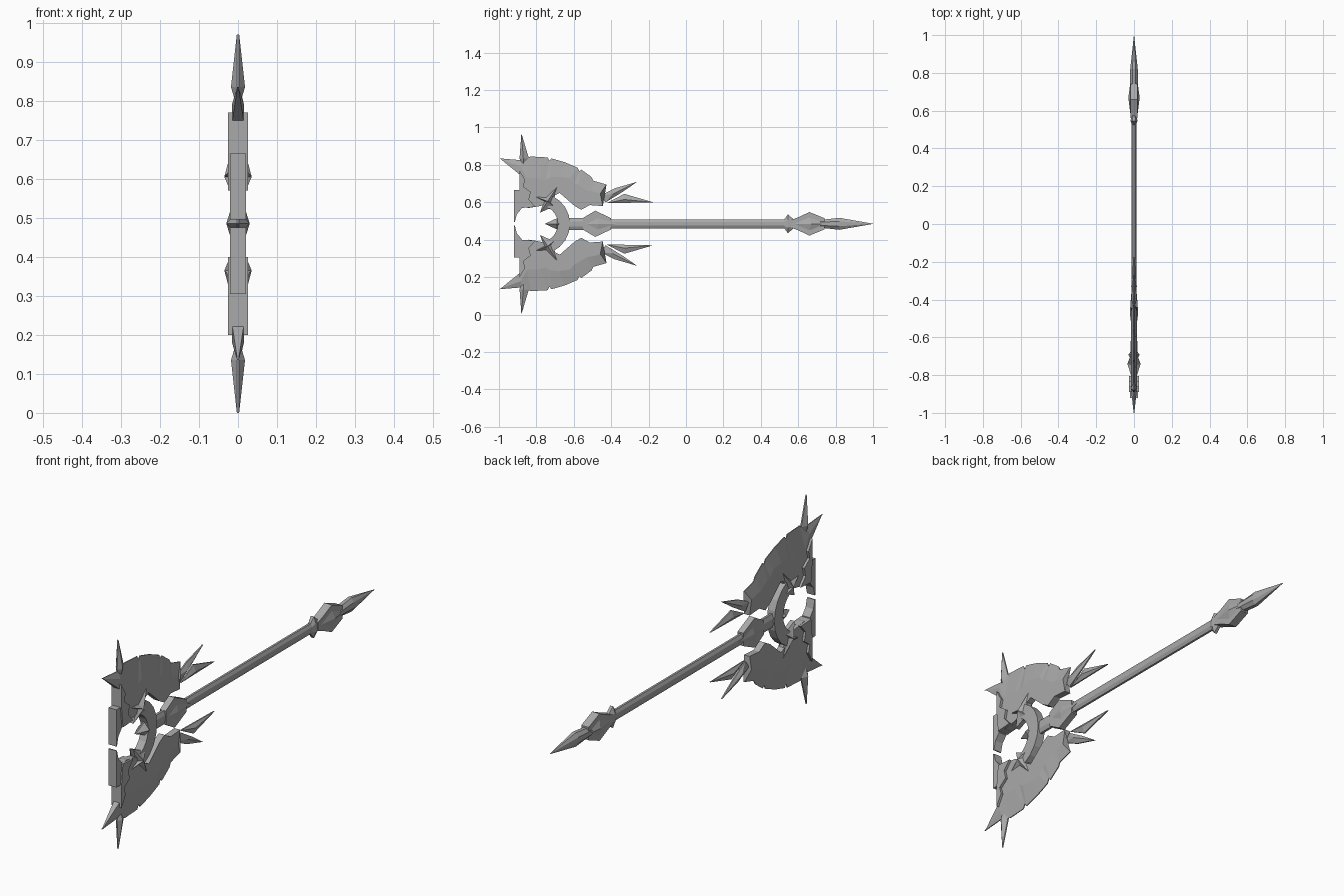
import bpy, bmesh, math

if "Cube" in bpy.data.objects:
    bpy.data.objects.remove(bpy.data.objects["Cube"], do_unlink=True)

CENTRE = 0.485  # height of the handle axis

steel = bpy.data.materials.new("grey_steel")
steel.use_nodes = True
steel.diffuse_color = (0.4, 0.4, 0.4, 1)
steel.node_tree.nodes["Principled BSDF"].inputs["Base Color"].default_value = (0.4, 0.4, 0.4, 1)


def make_object(name, verts, faces):
    """Verts are (x, y, height above axis) in hundredths of a unit."""
    mesh = bpy.data.meshes.new(name)
    mesh.from_pydata([(x / 100, y / 100, h / 100 + CENTRE) for x, y, h in verts], [], faces)
    bm = bmesh.new()
    bm.from_mesh(mesh)
    bmesh.ops.remove_doubles(bm, verts=bm.verts, dist=0.00001)
    bmesh.ops.recalc_face_normals(bm, faces=bm.faces)
    bm.to_mesh(mesh)
    bm.free()
    mesh.materials.append(steel)
    obj = bpy.data.objects.new(name, mesh)
    bpy.context.collection.objects.link(obj)
    return obj


def plate(name, outline, half):
    """Flat slab: side outline given a thickness."""
    n = len(outline)
    verts = [(x, y, h) for x in (-half, half) for y, h in outline]
    faces = [list(range(n)), list(range(n, n * 2))]
    faces += [(i, (i + 1) % n, (i + 1) % n + n, i + n) for i in range(n)]
    return make_object(name, verts, faces)


def gem(name, outline, peak, half, rim=0.3):
    """Faceted spike: thin rim rising to a peak on both sides."""
    n = len(outline)
    verts = [(x, y, h) for x in (-rim, rim) for y, h in outline]
    verts += [(-half, *peak), (half, *peak)]
    faces = []
    for i in range(n):
        j = (i + 1) % n
        faces += [(i, j, j + n, i + n), (i, j, n * 2), (i + n, j + n, n * 2 + 1)]
    return make_object(name, verts, faces)


def blade(name, outer, inner, half):
    """Curved blade: sharp outer edge, bevel, then a flat body."""
    verts, faces = [], []
    last = len(outer) - 1
    for i, ((oy, oh), (iy, ih)) in enumerate(zip(outer, inner)):
        my, mh = oy + (iy - oy) * 0.42, oh + (ih - oh) * 0.42
        w = 0.2 if i == 0 else half
        if i == last:
            my -= 2.5
        verts += [(-0.2, oy, oh), (-w, my, mh), (-w, iy, ih),
                  (w, iy, ih), (w, my, mh), (0.2, oy, oh)]
    for i in range(last):
        for k in range(6):
            a, b = i * 6 + k, i * 6 + (k + 1) % 6
            faces.append((a, b, b + 6, a + 6))
    faces += [tuple(range(6)), tuple(range(last * 6, last * 6 + 6))]
    return make_object(name, verts, faces)


def rod(name, stations):
    """Eight-sided rod along y from (y, half height, half width)."""
    verts, faces = [], []
    for y, high, wide in stations:
        for k in range(8):
            a = math.radians(22.5 + 45 * k)
            verts.append((math.cos(a) * wide / 0.924, y, math.sin(a) * high / 0.924))
    for i in range(len(stations) - 1):
        for k in range(8):
            a, b = i * 8 + k, i * 8 + (k + 1) % 8
            faces.append((a, b, b + 8, a + 8))
    end = len(verts)
    faces += [tuple(range(8)), tuple(range(end - 8, end))]
    return make_object(name, verts, faces)


# Side outlines of the upper half, as (y, height above axis)
blade_outer = [(-100, 35), (-88, 34), (-83, 36), (-74, 35.5), (-73, 33.5), (-72, 35), (-65, 33),
               (-58, 30), (-57, 28), (-56, 29), (-50.5, 25), (-49.5, 23), (-42.5, 21)]
blade_inner = [(-99, 34.5), (-88.5, 26), (-88, 9), (-84, 8.5), (-78, 9.5), (-73.5, 11), (-71.5, 14.5),
               (-67.5, 16.5), (-63.5, 13), (-59.5, 9.5), (-56, 7.5), (-51.5, 10), (-44.5, 9.5)]
bar = [(-92, 18), (-88, 18), (-88, 8), (-90.5, 5), (-91.5, 1), (-92, 1)]
clamp = [(-89, 28.5), (-86, 23.5), (-87, 20), (-83, 17), (-84, 13), (-80.5, 9), (-88, 8.5), (-89, 18)]
claw = [(-67.7, 21.5), (-71.5, 11), (-69, 8), (-73.5, 8), (-78, 6), (-76, 12), (-82, 15), (-75, 14.5)]
top_spike = [(-88, 48.5), (-84, 35), (-87, 30), (-89, 35)]
long_shard = [(-42.5, 11), (-33, 16), (-17.5, 11.5)]
high_shard = [(-26, 22.5), (-38, 19), (-46, 15), (-43, 11.5), (-34, 17)]

# Mirrored head parts
for side, s in (("upper", 1), ("lower", -1)):
    def flip(points):
        return [(y, h * s) for y, h in points]
    blade(side + "_blade", flip(blade_outer), flip(blade_inner), 1.5)
    plate(side + "_back_bar", flip(bar), 2)
    plate(side + "_clamp", flip(clamp), 2.6)
    gem(side + "_claw", flip(claw), (-74, 12 * s), 3.5, 1)
    gem(side + "_spike", flip(top_spike), (-87, 35 * s), 1.8)
    gem(side + "_long_shard", flip(long_shard), (-33, 13 * s), 1.5)
    gem(side + "_high_shard", flip(high_shard), (-39, 16 * s), 1.5)

# Crescent socket joining blades and handle
arc = [math.radians(a) for a in range(-64, 65, 16)]
ring = [(-78.5 + 16.5 * math.cos(a), 16.5 * math.sin(a)) for a in arc]
ring += [(-78.5 + 10 * math.cos(a), 10 * math.sin(a)) for a in reversed(arc)]
plate("crescent_socket", ring, 1.9)
gem("socket_fang", [(-75.5, 0), (-69, 3), (-66, 0), (-69, -3)], (-69, 0), 3)

# Handle with flared guard and gem
rod("neck", [(-64, 3.2, 1.3), (-50, 3.2, 1.3)])
plate("guard", [(-55, 3.2), (-48.5, 7), (-40, 3), (-40, -3), (-48.5, -7), (-55, -3.2)], 1.5)
gem("guard_gem", [(-53, 0), (-47, 3), (-37, 0), (-47, -3)], (-47, 0), 2.2, 1.5)
rod("shaft", [(-42, 2.4, 1.2), (54, 2.4, 1.2)])

# Pommel: collar, diamond and point
rod("collar", [(52.5, 2.4, 1.2), (54.5, 5, 1.8), (58, 2, 1.4)])
plate("pommel", [(56, 2), (60, 3.5), (66, 6.3), (74, 3), (74, -3), (66, -6.3), (60, -3.5), (56, -2)], 1.9)
gem("pommel_gem", [(58, 0), (66, 3.5), (75, 0), (66, -3.5)], (67, 0), 3, 1.9)
rod("pommel_point", [(71, 2, 2.2), (82, 3.2, 2), (100, 0.05, 0.05)])
